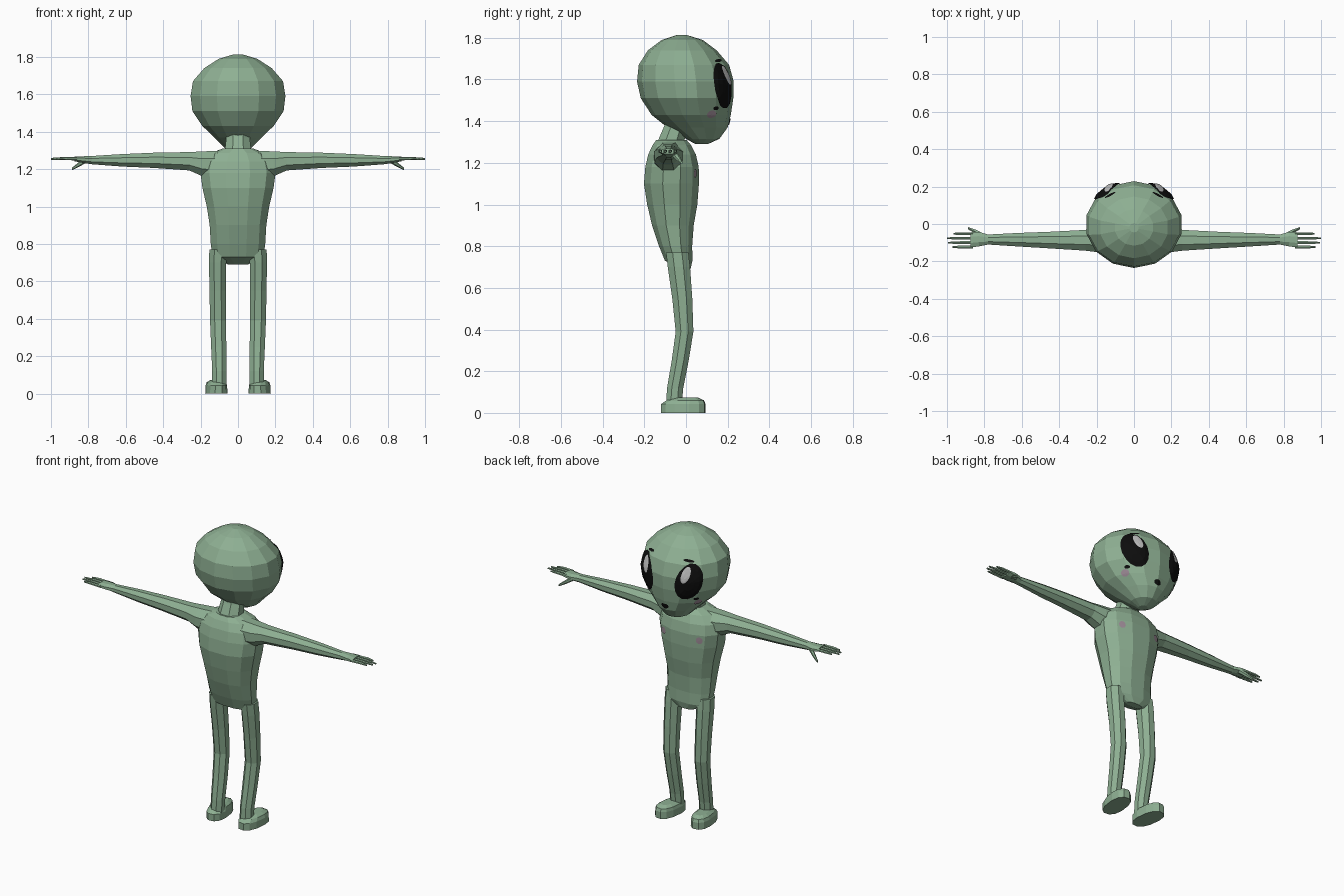
import bpy, bmesh, math
from mathutils import Vector
from mathutils.bvhtree import BVHTree


def material(name, rgb):
    m = bpy.data.materials.new(name)
    m.diffuse_color = (*rgb, 1)
    return m


SKIN = material("green skin", (0.27, 0.43, 0.29))
BLACK = material("black", (0.004, 0.004, 0.004))
SHINE = material("eye shine", (0.50, 0.50, 0.50))
BLUSH = material("blush", (0.34, 0.26, 0.31))


def finish(name, bm, mat, mirror):
    bmesh.ops.recalc_face_normals(bm, faces=bm.faces)
    me = bpy.data.meshes.new(name)
    bm.to_mesh(me)
    bm.free()
    me.materials.append(mat)
    ob = bpy.data.objects.new(name, me)
    bpy.context.collection.objects.link(ob)
    if mirror:
        mod = ob.modifiers.new("mirror", 'MIRROR')
        mod.use_mirror_merge = False
    return ob


def loft(name, sections, n, axis='Z', power=2.0, mirror=False, turn=0.0):
    """Skin rings: (position on axis, centre a, centre b, radius a, radius b)."""
    bm = bmesh.new()
    rings = []
    for t, ca, cb, ra, rb in sections:
        ring = []
        for i in range(n):
            a = 2 * math.pi * (i + 0.5) / n
            c, s = math.cos(a), math.sin(a)
            da = ra * math.copysign(abs(c) ** (2 / power), c)
            db = rb * math.copysign(abs(s) ** (2 / power), s)
            da, db = (da * math.cos(turn) - db * math.sin(turn),
                      da * math.sin(turn) + db * math.cos(turn))
            p = (ca + da, cb + db, t) if axis == 'Z' else (t, ca + da, cb + db)
            ring.append(bm.verts.new(p))
        rings.append(ring)
    for r, q in zip(rings, rings[1:]):
        for i in range(n):
            j = (i + 1) % n
            bm.faces.new((r[i], r[j], q[j], q[i]))
    bm.faces.new(rings[0][::-1])
    bm.faces.new(rings[-1])
    return finish(name, bm, SKIN, mirror)


def plate(name, target, centre, normal, w, h, mat, tilt=0, bulge=0.0,
          lift=0.004, mirror=True):
    """Oval plate laid on the surface of target, optionally domed."""
    me = target.data
    tree = BVHTree.FromPolygons([v.co for v in me.vertices],
                                [p.vertices[:] for p in me.polygons])
    nrm = Vector(normal).normalized()
    u = Vector((0, 0, 1)).cross(nrm).normalized()
    v = nrm.cross(u)
    ct, st = math.cos(math.radians(tilt)), math.sin(math.radians(tilt))
    u, v = u * ct + v * st, v * ct - u * st
    bm = bmesh.new()

    def point(r, a):
        off = u * (w * r * math.cos(a)) + v * (h * r * math.sin(a))
        start = Vector(centre) + off + nrm * 0.3
        hit = tree.ray_cast(start, -nrm)[0] or Vector(centre) + off
        return bm.verts.new(hit + nrm * (lift + bulge * (1 - r * r)))

    n = 16
    mid = point(0, 0)
    rings = [[point(r, 2 * math.pi * i / n) for i in range(n)]
             for r in (0.4, 0.75, 1.0)]
    for i in range(n):
        j = (i + 1) % n
        bm.faces.new((mid, rings[0][i], rings[0][j]))
        for r, q in zip(rings, rings[1:]):
            bm.faces.new((r[i], q[i], q[j], r[j]))
    ob = finish(name, bm, mat, mirror)
    # keep every plate facing outwards
    if sum((p.normal.dot(nrm) for p in ob.data.polygons)) < 0:
        ob.data.flip_normals()
    return ob


# Head: large egg with the chin pushed forward
head = loft("head", [
    (1.29, 0, 0.075, 0.025, 0.03), (1.315, 0, 0.08, 0.075, 0.08),
    (1.37, 0, 0.055, 0.13, 0.145), (1.43, 0, 0.025, 0.195, 0.19),
    (1.51, 0, 0.005, 0.25, 0.222), (1.59, 0, -0.003, 0.26, 0.232),
    (1.67, 0, -0.01, 0.247, 0.217), (1.74, 0, -0.018, 0.185, 0.165),
    (1.79, 0, -0.018, 0.105, 0.098), (1.813, 0, -0.02, 0.025, 0.025)], 14)

# Neck leaning forward into the head
loft("neck", [(1.26, 0, -0.075, 0.085, 0.08), (1.31, 0, -0.07, 0.075, 0.068),
              (1.37, 0, -0.05, 0.068, 0.062), (1.46, 0, -0.01, 0.07, 0.07)], 8)

# Torso
torso = loft("torso", [
    (0.69, 0, 0.0, 0.055, 0.022), (0.73, 0, -0.035, 0.14, 0.068),
    (0.80, 0, -0.05, 0.15, 0.082), (0.90, 0, -0.063, 0.156, 0.103),
    (1.00, 0, -0.066, 0.172, 0.124), (1.10, 0, -0.07, 0.196, 0.136),
    (1.18, 0, -0.067, 0.207, 0.132), (1.24, 0, -0.067, 0.195, 0.118),
    (1.285, 0, -0.068, 0.15, 0.095), (1.31, 0, -0.07, 0.085, 0.075)],
    12, power=2.3)

# Arms, running out into the palms
loft("arm", [
    (0.09, -0.08, 1.225, 0.08, 0.08), (0.19, -0.085, 1.228, 0.072, 0.072),
    (0.26, -0.087, 1.242, 0.06, 0.053), (0.45, -0.086, 1.247, 0.048, 0.044),
    (0.62, -0.084, 1.247, 0.039, 0.036), (0.78, -0.083, 1.248, 0.029, 0.024),
    (0.83, -0.081, 1.251, 0.042, 0.019), (0.875, -0.085, 1.255, 0.044, 0.014)],
    8, 'X', mirror=True)

# Fingers and thumb
for i, (y, tip) in enumerate([(-0.052, 0.965), (-0.076, 1.0),
                              (-0.1, 0.995), (-0.123, 0.97)]):
    loft(f"finger_{i + 1}", [(0.86, y, 1.255, 0.009, 0.009),
                             (0.93, y, 1.257, 0.009, 0.008),
                             (tip, y, 1.255, 0.005, 0.005)],
         6, 'X', mirror=True)
loft("thumb", [(0.815, -0.06, 1.247, 0.016, 0.015),
               (0.85, -0.04, 1.225, 0.013, 0.013),
               (0.888, -0.022, 1.2, 0.006, 0.007)], 6, 'X', mirror=True)

# Legs with a slight bend at the knee
loft("leg", [
    (0.04, 0.1, -0.058, 0.041, 0.041), (0.12, 0.1, -0.052, 0.041, 0.042),
    (0.25, 0.103, -0.028, 0.044, 0.044), (0.39, 0.107, -0.007, 0.046, 0.046),
    (0.55, 0.108, -0.018, 0.048, 0.052), (0.70, 0.109, -0.034, 0.05, 0.058),
    (0.77, 0.107, -0.042, 0.05, 0.058)], 8, mirror=True)

# Feet turned a little outwards
loft("foot", [(0, 0.116, -0.013, 0.057, 0.108), (0.042, 0.116, -0.013, 0.056, 0.108),
              (0.06, 0.116, -0.004, 0.05, 0.092), (0.073, 0.116, 0.0, 0.03, 0.06)],
     12, power=2.4, mirror=True, turn=-0.12)

# Slanted eyes with a shine
EYE_DIR = (0.62, 0.78, -0.03)
eye = plate("eye", head, (0.15, 0.185, 1.57), EYE_DIR, 0.076, 0.113, BLACK,
            tilt=20, bulge=0.012, lift=0.006)
plate("eye_shine", eye, (0.138, 0.2, 1.618), EYE_DIR, 0.023, 0.05, SHINE,
      tilt=25, lift=0.003)

# Brow, lower lash, cheek, mouth
plate("brow", head, (0.135, 0.165, 1.695), (0.55, 0.75, 0.35),
      0.032, 0.008, BLACK, tilt=10)
plate("lower_lash", head, (0.172, 0.145, 1.462), (0.7, 0.65, -0.3),
      0.017, 0.010, BLACK)
plate("cheek", head, (0.165, 0.12, 1.435), (0.72, 0.6, -0.35),
      0.024, 0.021, BLUSH)
plate("mouth", head, (0, 0.2, 1.40), (0, 0.9, -0.3),
      0.024, 0.017, BLACK, mirror=False)

# Chest spots
plate("chest_spot", torso, (0.125, 0.05, 1.15), (0.45, 0.9, 0),
      0.02, 0.021, BLUSH)
